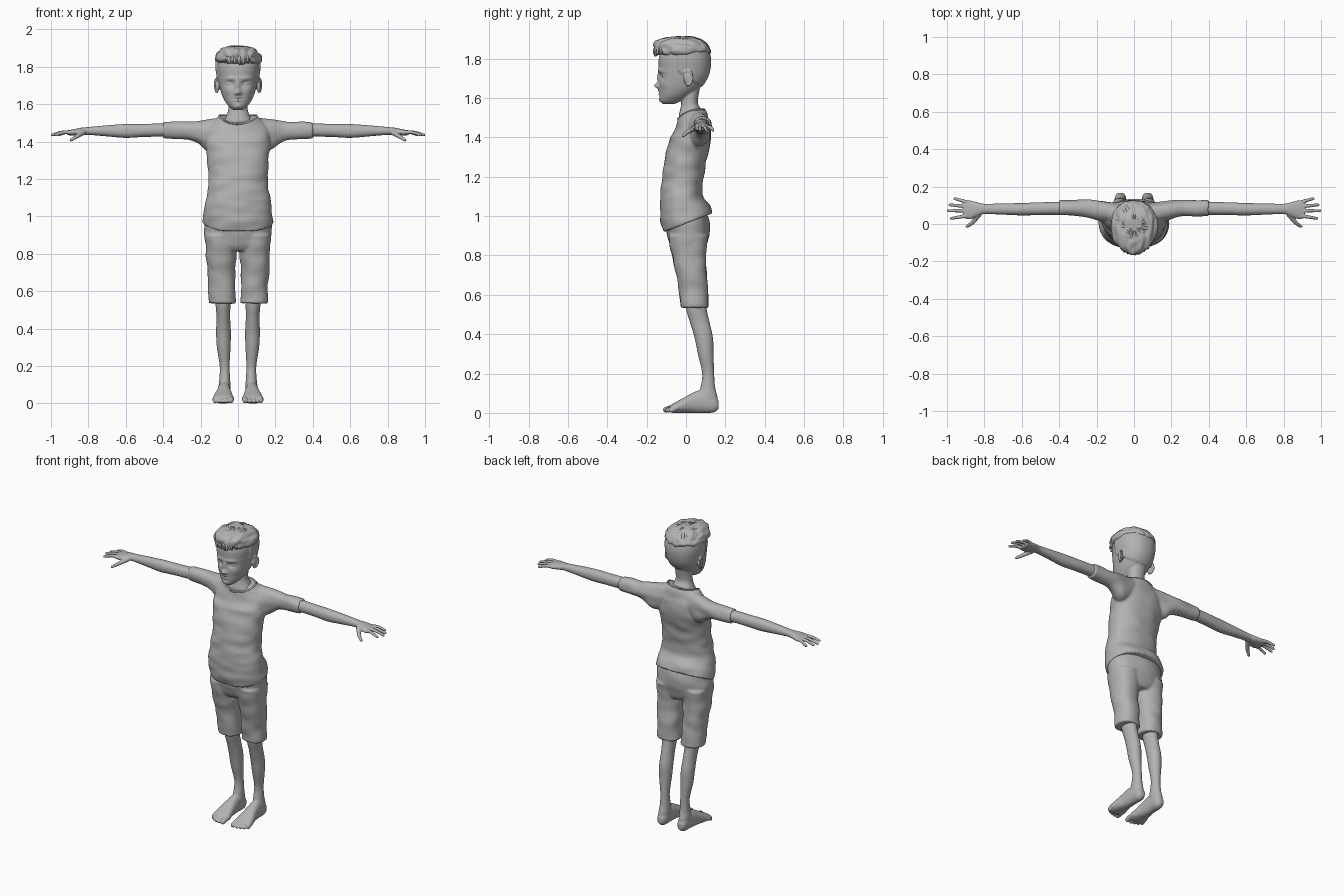
import bpy, bmesh, math, random
from mathutils import Vector, Matrix, noise

if "Cube" in bpy.data.objects:
    bpy.data.objects.remove(bpy.data.objects["Cube"])
random.seed(4)

clay = bpy.data.materials.new("plain_grey")
clay.use_nodes = True
clay.diffuse_color = (0.45, 0.45, 0.45, 1)
clay.node_tree.nodes["Principled BSDF"].inputs["Base Color"].default_value = clay.diffuse_color


def spline(rows, steps):
    """Smooth in-between rows through the given rows."""
    out = []
    for i in range(len(rows) - 1):
        quad = [rows[min(max(i + k, 0), len(rows) - 1)] for k in (-1, 0, 1, 2)]
        for j in range(steps):
            t = j / steps
            out.append([b + t / 2 * (c - a + t * (2 * a - 5 * b + 4 * c - d + t * (3 * (b - c) + d - a)))
                        for a, b, c, d in zip(*quad)])
    return out + [list(rows[-1])]


def loft(bm, axis, rows, side=1, warp=None, power=2.2, steps=6, sides=48):
    """Closed skin; each row is a station and the bounds in the two other axes."""
    rows = [r if len(r) == 5 else (r[0], -r[1], r[1], r[2], r[3]) for r in rows]
    rings = []
    for t, a0, a1, b0, b1 in spline(rows, steps):
        ring = []
        for k in range(sides):
            c, s = (f(math.tau * k / sides) for f in (math.cos, math.sin))
            a = (a0 + a1) / 2 + (a1 - a0) / 2 * math.copysign(abs(c) ** (2 / power), c)
            b = (b0 + b1) / 2 + (b1 - b0) / 2 * math.copysign(abs(s) ** (2 / power), s)
            p = Vector({"x": (t, a, b), "y": (a, t, b), "z": (a, b, t)}[axis])
            p.x *= side
            ring.append(bm.verts.new(warp(p) if warp else p))
        rings.append(ring)
    for low, high in zip(rings, rings[1:]):
        for k in range(sides):
            n = (k + 1) % sides
            bm.faces.new((low[k], low[n], high[n], high[k]))
    bm.faces.new(rings[0])
    bm.faces.new(rings[-1])


def ball(bm, centre, radii):
    m = Matrix.Translation(centre) @ Matrix.Diagonal((*radii, 1))
    bmesh.ops.create_icosphere(bm, subdivisions=3, radius=1, matrix=m)


def finger(bm, points, r0, r1, steps=10):
    """Tapered round limb made of close-set balls."""
    path = spline(points, steps)
    for i, p in enumerate(path):
        r = r0 + (r1 - r0) * i / (len(path) - 1)
        ball(bm, p, (r, r, r))


def wrinkle(bm, amount, freq):
    bmesh.ops.recalc_face_normals(bm, faces=bm.faces)
    bm.normal_update()
    for v, n in [(v, v.normal.copy()) for v in bm.verts]:
        v.co += n * amount * noise.noise(Vector(f * c for f, c in zip(freq, v.co)))


def part(name, bm, voxel, smooth, mirror=False):
    """Fuse the overlapping pieces into one smooth skin."""
    bmesh.ops.recalc_face_normals(bm, faces=bm.faces)
    mesh = bpy.data.meshes.new(name)
    bm.to_mesh(mesh)
    bm.free()
    mesh.materials.append(clay)
    ob = bpy.data.objects.new(name, mesh)
    bpy.context.collection.objects.link(ob)
    if mirror:
        ob.modifiers.new("mirror", "MIRROR").use_axis[0] = True
    fuse = ob.modifiers.new("fuse", "REMESH")
    fuse.mode, fuse.voxel_size, fuse.use_smooth_shade = "VOXEL", voxel, True
    soft = ob.modifiers.new("soften", "SMOOTH")
    soft.factor, soft.iterations = 0.5, smooth


def strands(name, paths, depth, cyclic=False, taper=False):
    cu = bpy.data.curves.new(name, "CURVE")
    cu.dimensions, cu.bevel_depth, cu.bevel_resolution = "3D", depth, 2
    cu.use_fill_caps = True
    for path in paths:
        sp = cu.splines.new("POLY")
        sp.points.add(len(path) - 1)
        sp.use_cyclic_u, sp.use_smooth = cyclic, True
        for i, (pt, p) in enumerate(zip(sp.points, path)):
            pt.co = (*p, 1)
            if taper:
                pt.radius = 0.25 + math.sin(math.pi * (i + 0.3) / len(path)) * 0.75
    cu.materials.append(clay)
    bpy.context.collection.objects.link(bpy.data.objects.new(name, cu))


# Shirt: torso with slanted hem and dipped neckline, plus sleeves
def shirt_warp(p):
    low = min(max((1.15 - p.z) / 0.18, 0), 1)
    high = min(max((p.z - 1.4) / 0.13, 0), 1)
    dip = 0.05 * (max(0.04 - p.y, 0) / 0.085) ** 1.5
    return Vector((p.x, p.y, p.z + 0.38 * p.y * low - dip * high))


bm = bmesh.new()
loft(bm, "z", [(.962, .188, -.115, .135), (1.02, .185, -.13, .122), (1.1, .172, -.13, .085),
               (1.2, .157, -.12, .09), (1.3, .163, -.105, .108), (1.38, .175, -.085, .125),
               (1.45, .165, -.06, .124), (1.5, .14, -.045, .112), (1.542, .1, -.04, .095)],
     warp=shirt_warp)
for side in (1, -1):
    loft(bm, "x", [(.08, .0, .11, 1.39, 1.53), (.16, .012, .124, 1.35, 1.52), (.22, .03, .128, 1.39, 1.512),
                   (.28, .04, .128, 1.41, 1.508), (.4, .045, .127, 1.42, 1.505)], side)
wrinkle(bm, .008, (9, 9, 20))
part("shirt", bm, .007, 5)

# Collar rim round the neckline
rim = [shirt_warp(Vector((.1 * math.cos(a), .0275 + .0675 * math.sin(a), 1.54)))
       for a in (math.tau * k / 48 for k in range(48))]
strands("collar", [rim], .005, cyclic=True)

# Shorts: hips and two wide legs
bm = bmesh.new()
loft(bm, "z", [(.815, .14, -.06, .09), (.85, .174, -.082, .106), (.92, .18, -.098, .118),
               (.98, .18, -.112, .118), (1.04, .168, -.11, .095)])
for side in (1, -1):
    loft(bm, "z", [(.535, .012, .157, -.026, .114), (.6, .014, .158, -.033, .112), (.7, .016, .165, -.05, .106),
                   (.8, .01, .172, -.072, .102), (.9, .004, .178, -.09, .112)], side)
wrinkle(bm, .007, (10, 10, 16))
part("shorts", bm, .007, 4)

# Bare arms with hands
bm = bmesh.new()
loft(bm, "x", [(.34, .05, .12, 1.428, 1.498), (.5, .048, .116, 1.425, 1.495), (.6, .046, .112, 1.42, 1.494),
               (.7, .05, .11, 1.428, 1.487), (.8, .053, .108, 1.436, 1.478), (.84, .04, .117, 1.434, 1.474),
               (.88, .026, .126, 1.432, 1.466), (.912, .032, .122, 1.435, 1.46)])
for y0, y1, tip in ((.113, .136, .958), (.093, .102, .985), (.071, .071, .994), (.046, .03, .978)):
    finger(bm, [(.88, y0, 1.45), ((.88 + tip) / 2, (y0 + y1) / 2, 1.45), (tip, y1, 1.436)], .0115, .008)
finger(bm, [(.83, .05, 1.448), (.862, .01, 1.428), (.893, -.013, 1.408)], .015, .008)
part("arms", bm, .004, 3, mirror=True)

# Bare legs with feet and toes
bm = bmesh.new()
loft(bm, "z", [(.62, .035, .125, -.005, .1), (.53, .04, .12, .0, .105), (.46, .042, .115, .02, .12),
               (.38, .038, .117, .044, .137), (.3, .04, .113, .06, .14), (.2, .045, .098, .082, .143),
               (.13, .042, .1, .074, .148), (.08, .04, .105, .06, .16), (.03, .045, .1, .06, .163)], power=2)
loft(bm, "y", [(.166, .055, .09, .02, .06), (.14, .042, .103, .002, .09), (.08, .04, .108, .0, .115),
               (.03, .036, .115, .0, .1), (-.02, .028, .128, .0, .072), (-.065, .022, .135, .0, .048),
               (-.082, .028, .13, .005, .036)])
for i, (x, tip) in enumerate(((.037, -.103), (.064, -.104), (.086, -.098), (.106, -.088), (.125, -.074))):
    r = .016 if i == 0 else .0115
    finger(bm, [(x, -.045, .026), (x, tip + .02, .022), (x, tip, r)], r, r * .9)
part("legs", bm, .0045, 3, mirror=True)

# Head: skull with face relief and a raised short-hair shell at sides and back
BUMPS = [(0, 1.7, .012, .03, .012), (0, 1.662, .014, .013, .026), (.013, 1.656, .008, .007, .009),
         (.042, 1.737, .03, .01, .007), (.041, 1.71, .021, .013, -.013), (0, 1.637, .02, .006, .008),
         (0, 1.621, .017, .006, .007), (0, 1.629, .024, .003, -.005), (0, 1.59, .02, .012, .008),
         (.058, 1.67, .025, .02, .005)]


def face_warp(p):
    if p.y < -.04:
        fade = min((-.04 - p.y) / .04, 1)
        for cx, cz, sx, sz, amp in BUMPS:
            for c in {cx, -cx}:
                p.y -= fade * amp * math.exp(-((p.x - c) / sx) ** 2 - ((p.z - cz) / sz) ** 2)
    elif p.z > 1.62 and p.y > -.075 + max(0, 1.76 - p.z) * 1.5:
        p.x *= 1.06
        p.y += .005 if p.y > .02 else 0
    return p


bm = bmesh.new()
loft(bm, "z", [(1.568, .022, -.115, -.06), (1.582, .042, -.128, -.03), (1.61, .066, -.133, .02),
               (1.65, .086, -.135, .07), (1.7, .1, -.136, .105), (1.75, .108, -.138, .12), (1.8, .114, -.138, .122),
               (1.85, .108, -.12, .108), (1.885, .08, -.08, .08), (1.9, .03, -.03, .04)],
     warp=face_warp, steps=10, sides=128)
loft(bm, "z", [(1.46, .1, -.03, .1), (1.51, .078, -.036, .088), (1.54, .062, -.03, .078),
               (1.58, .051, -.024, .06), (1.67, .055, -.03, .075)])
for s in (1, -1):
    # Ears, eyeballs and upper lids
    ball(bm, (s * .11, .01, 1.7), (.012, .022, .034))
    finger(bm, [(s * (.112 + .012 * max(math.sin(a), 0)), .008 + .024 * math.sin(a), 1.702 + .037 * math.cos(a))
                for a in (-.6, .2, 1, 1.8, 2.6, 3.3)], .006, .006, 5)
    ball(bm, (s * .041, -.107, 1.709), (.018, .017, .011))
    finger(bm, [(s * (.041 + dx), -.12 + abs(dx) * .4, 1.721 - dx * dx * 22) for dx in (-.02, -.01, 0, .01, .02)],
           .004, .004, 4)
part("head", bm, .004, 2)

# Thick top hair
bm = bmesh.new()
loft(bm, "z", [(1.818, .114, -.142, .12), (1.84, .125, -.158, .13), (1.87, .117, -.162, .115),
               (1.895, .09, -.14, .08), (1.91, .045, -.1, .03)], power=2)
wrinkle(bm, .012, (45, 14, 30))
part("top_hair", bm, .005, 2)

# Locks combed outward from the crown, longest at the fringe
locks = []
for k in range(110):
    turn = math.tau * (k + random.random()) / 110
    front = max(-math.sin(turn), 0)
    start = random.uniform(.1, .8)
    end = random.uniform(1.1, 1.45) + .32 * front ** 3
    swirl = random.uniform(-.2, .2)
    lift = random.uniform(.94, .99)
    path = []
    for i in range(9):
        tilt = start + (end - start) * i / 8
        a = turn + swirl * i / 8
        depth = .15 if math.sin(a) < 0 else .14
        path.append((lift * .121 * math.sin(tilt) * math.cos(a),
                     -.015 + lift * depth * math.sin(tilt) * math.sin(a),
                     1.825 + lift * .088 * math.cos(tilt)))
    locks.append(path)
strands("hair_locks", locks, .009, taper=True)
